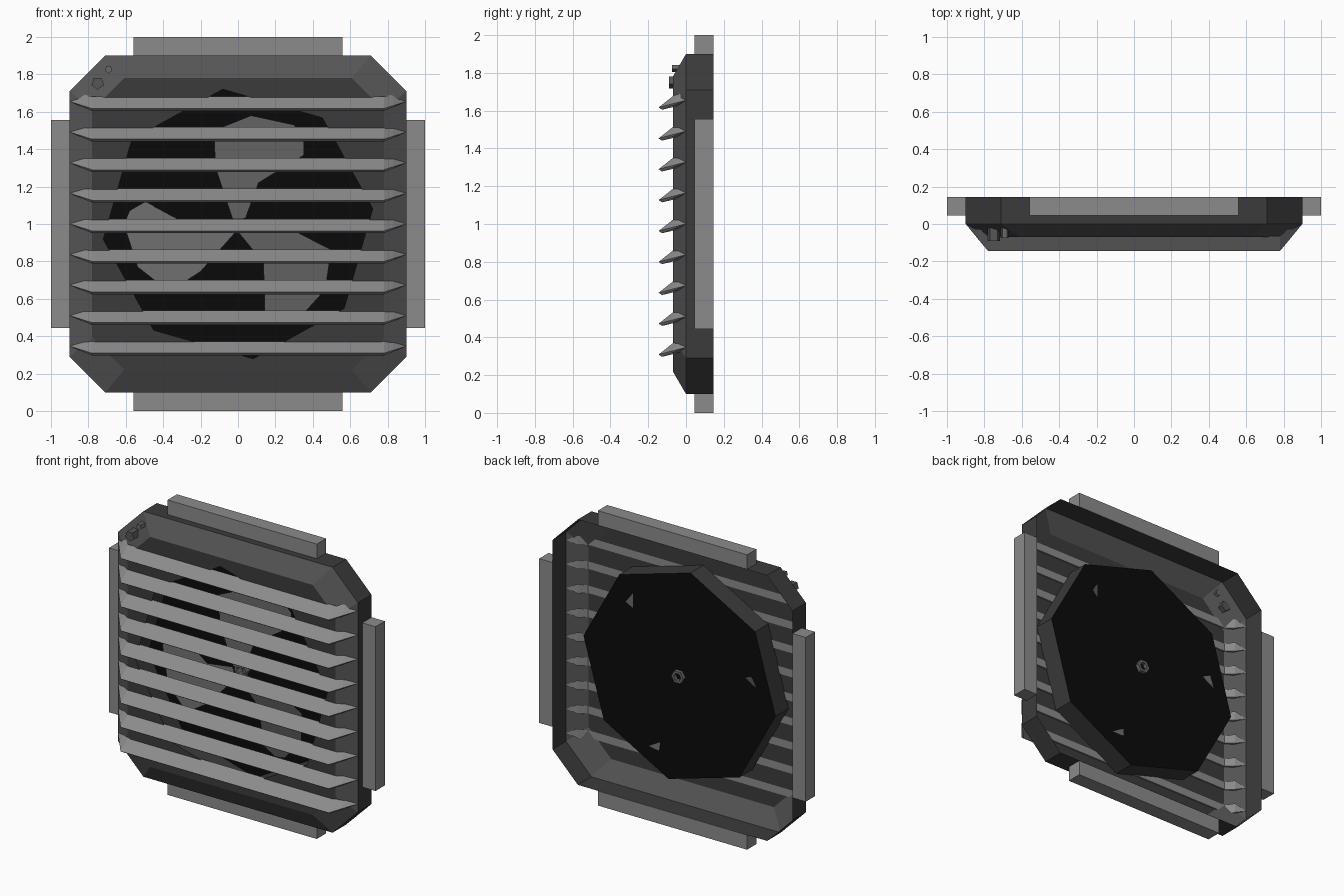
import bpy, bmesh, math

if "Cube" in bpy.data.objects:
    bpy.data.objects.remove(bpy.data.objects["Cube"])

def material(name, v):
    m = bpy.data.materials.new(name)
    m.diffuse_color = (v, v, v, 1)
    m.use_nodes = True
    m.node_tree.nodes["Principled BSDF"].inputs["Base Color"].default_value = m.diffuse_color
    return m

LIGHT = material("light_grey", 0.26)
MID = material("blade_grey", 0.14)
BEVEL = material("bevel_grey", 0.092)
DARK = material("dark_grey", 0.044)
BLACK = material("black", 0.003)

def make(name, verts, faces, mat):
    me = bpy.data.meshes.new(name)
    me.from_pydata(verts, [], faces)
    bm = bmesh.new()
    bm.from_mesh(me)
    bmesh.ops.recalc_face_normals(bm, faces=bm.faces)
    bm.to_mesh(me)
    bm.free()
    me.materials.append(mat)
    ob = bpy.data.objects.new(name, me)
    bpy.context.collection.objects.link(ob)
    return ob

def loft(name, rings, mat, cap_start=False, cap_end=False):
    n = len(rings[0])
    verts = [p for r in rings for p in r]
    faces = [(k*n+i, k*n+(i+1) % n, (k+1)*n+(i+1) % n, (k+1)*n+i)
             for k in range(len(rings)-1) for i in range(n)]
    if cap_start:
        faces.append(tuple(range(n)))
    if cap_end:
        faces.append(tuple(range((len(rings)-1)*n, len(rings)*n)))
    return make(name, verts, faces, mat)

def octagon(h, c, y):
    pts = [(h, c), (c, h), (-c, h), (-h, c), (-h, -c), (-c, -h), (c, -h), (h, -c)]
    return [(x, y, 1 + z) for x, z in pts]

def circle(r, n, y, start=0.0, cx=0.0, cz=1.0):
    return [(cx + r*math.cos(math.radians(start) + 2*math.pi*i/n), y,
             cz + r*math.sin(math.radians(start) + 2*math.pi*i/n)) for i in range(n)]

def box(name, lo, hi, mat):
    (x0, y0, z0), (x1, y1, z1) = lo, hi
    a = [(x0, y0, z0), (x1, y0, z0), (x1, y0, z1), (x0, y0, z1)]
    b = [(x, y1, z) for x, _, z in a]
    return loft(name, [a, b], mat, True, True)

# open-backed octagonal shell: side wall, sloped rim, front panel with round opening
DRUM_R, DRUM_BACK = 0.725, 0.07
loft("frame_wall", [octagon(0.9, 0.71, 0.145), octagon(0.9, 0.71, 0)], DARK)
loft("frame_bevel", [octagon(0.9, 0.71, 0), octagon(0.78, 0.61, -0.07)], BEVEL)
loft("front_panel", [octagon(0.78, 0.61, -0.07), circle(DRUM_R, 8, -0.07, 6.5)], DARK)

# fan drum behind the opening
loft("drum_wall", [circle(DRUM_R, 8, -0.07, 6.5), circle(DRUM_R, 8, DRUM_BACK, 6.5)], DARK)
make("drum_back", circle(DRUM_R, 8, DRUM_BACK, 6.5), [tuple(range(8))], BLACK)

# hub tube poking through the drum back
o, i = 0.045, 0.027
loft("fan_hub", [circle(i, 6, 0.02), circle(o, 6, 0.02), circle(o, 6, 0.095),
                 circle(i, 6, 0.095), circle(i, 6, 0.02)], MID)

# three pitched blades
outline = [(-0.03, 0.03), (-0.12, 0.3), (-0.13, 0.5), (0.07, 0.58),
           (0.3, 0.53), (0.4, 0.4), (0.11, 0.22), (0.04, 0.03)]
for k in range(3):
    a = math.radians(120 * k)
    pts = [(x*math.cos(a) - z*math.sin(a), 0.2*x, 1 + x*math.sin(a) + z*math.cos(a))
           for x, z in outline]
    make(f"fan_blade_{k+1}", pts, [tuple(range(len(pts)))], MID)

# louvers with pointed ends
mid_section = [(-0.064, 0.026), (-0.145, -0.038), (-0.127, -0.05), (-0.064, -0.025)]
end_section = [(-0.022, 0.038), (-0.085, -0.022), (-0.075, -0.03), (-0.022, -0.025)]
for k in range(9):
    zc = 1.655 - k * 0.1635
    rings = []
    for x, sec in ((-0.9, [(0, 0)]*4), (-0.83, end_section), (-0.78, mid_section),
                   (0.78, mid_section), (0.83, end_section), (0.9, [(0, 0)]*4)):
        rings.append([(x, y, zc + z) for y, z in sec])
    ob = loft(f"louver_{k+1}", rings, LIGHT)
    bm = bmesh.new()
    bm.from_mesh(ob.data)
    bmesh.ops.remove_doubles(bm, verts=bm.verts, dist=1e-5)
    bmesh.ops.dissolve_degenerate(bm, edges=bm.edges, dist=1e-5)
    bmesh.ops.recalc_face_normals(bm, faces=bm.faces)
    bm.to_mesh(ob.data)
    bm.free()

# mounting tabs on the four sides
for s, side in ((-1, "left"), (1, "right")):
    x0, x1 = sorted((0.901*s, s))
    box(f"tab_{side}", (x0, 0.045, 0.443), (x1, 0.145, 1.557), LIGHT)
for s, side in ((-1, "bottom"), (1, "top")):
    z0, z1 = sorted((1 + 0.901*s, 1 + s))
    box(f"tab_{side}", (-0.56, 0.045, z0), (0.56, 0.145, z1), LIGHT)

# two small knobs on the upper left corner
for name, x, z, r, y0, y1, mat in (("large_knob", -0.75, 1.753, 0.035, -0.09, -0.015, BEVEL),
                                   ("small_knob", -0.692, 1.826, 0.021, -0.075, -0.015, MID)):
    loft(name, [circle(r, 5, y0, 54, x, z), circle(r, 5, y1, 54, x, z)], mat, True, True)
